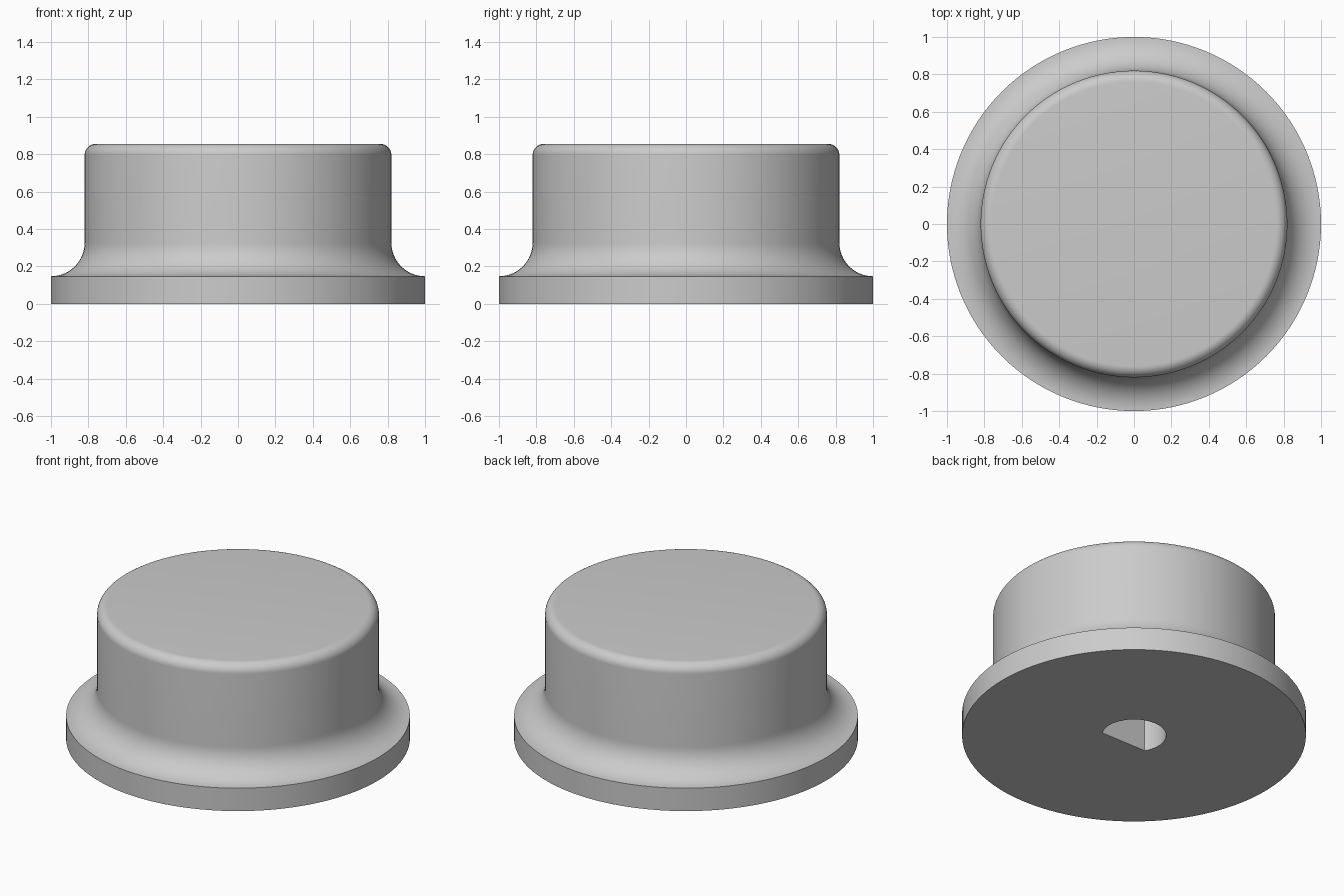
import bpy
import bmesh
from math import asin, cos, pi, sin

if "Cube" in bpy.data.objects:
    bpy.data.objects.remove(bpy.data.objects["Cube"], do_unlink=True)

SEGMENTS = 128
HEIGHT = 0.855
FLANGE_HEIGHT = 0.147
GRIP_RADIUS = 0.82
FILLET = 1 - GRIP_RADIUS
ROUNDING = 0.06
BORE_RADIUS = 0.187
BORE_FLAT = 0.095
BORE_DEPTH = 0.6

grey = bpy.data.materials.new("light grey")
grey.use_nodes = True
colour = (0.6, 0.6, 0.6, 1)
grey.diffuse_color = colour
grey.node_tree.nodes["Principled BSDF"].inputs["Base Color"].default_value = colour


def arc(cx, cy, radius, start, end, steps):
    angles = [start + (end - start) * i / steps for i in range(steps + 1)]
    return [(cx + radius * cos(a), cy + radius * sin(a)) for a in angles]


def stack_rings(name, rings):
    """Join closed rings of points with quads and cap both ends."""
    bm = bmesh.new()
    loops = [[bm.verts.new(p) for p in ring] for ring in rings]
    count = len(loops[0])
    for low, high in zip(loops, loops[1:]):
        for i in range(count):
            j = (i + 1) % count
            bm.faces.new((low[i], low[j], high[j], high[i]))
    bm.faces.new(loops[0])
    bm.faces.new(loops[-1])
    bmesh.ops.recalc_face_normals(bm, faces=bm.faces)
    mesh = bpy.data.meshes.new(name)
    bm.to_mesh(mesh)
    bm.free()
    mesh.materials.append(grey)
    obj = bpy.data.objects.new(name, mesh)
    bpy.context.collection.objects.link(obj)
    return obj


# Knob body: flange, concave fillet, straight grip, rounded top
profile = [(1, 0)]
profile += arc(1, FLANGE_HEIGHT + FILLET, FILLET, 1.5 * pi, pi, 16)
profile += arc(GRIP_RADIUS - ROUNDING, HEIGHT - ROUNDING, ROUNDING, 0, pi / 2, 10)
turns = [2 * pi * i / SEGMENTS for i in range(SEGMENTS)]
knob = stack_rings("knob", [[(r * cos(t), r * sin(t), z) for t in turns] for r, z in profile])

# D-shaped shaft bore cut into the underside, flat towards the front
corner = asin(BORE_FLAT / BORE_RADIUS)
outline = arc(0, 0, BORE_RADIUS, -corner, pi + corner, 48)
cutter = stack_rings("shaft_bore_cutter", [[(x, y, z) for x, y in outline] for z in (-0.1, BORE_DEPTH)])
cutter.hide_render = True

cut = knob.modifiers.new("shaft bore", "BOOLEAN")
cut.operation = "DIFFERENCE"
cut.solver = "EXACT"
cut.object = cutter
bpy.ops.object.select_all(action="DESELECT")
knob.select_set(True)
bpy.context.view_layer.objects.active = knob
bpy.ops.object.modifier_apply(modifier=cut.name)
bpy.data.objects.remove(cutter, do_unlink=True)

# Smooth curved walls, crisp rims
bpy.ops.object.shade_smooth_by_angle(angle=pi / 6)
